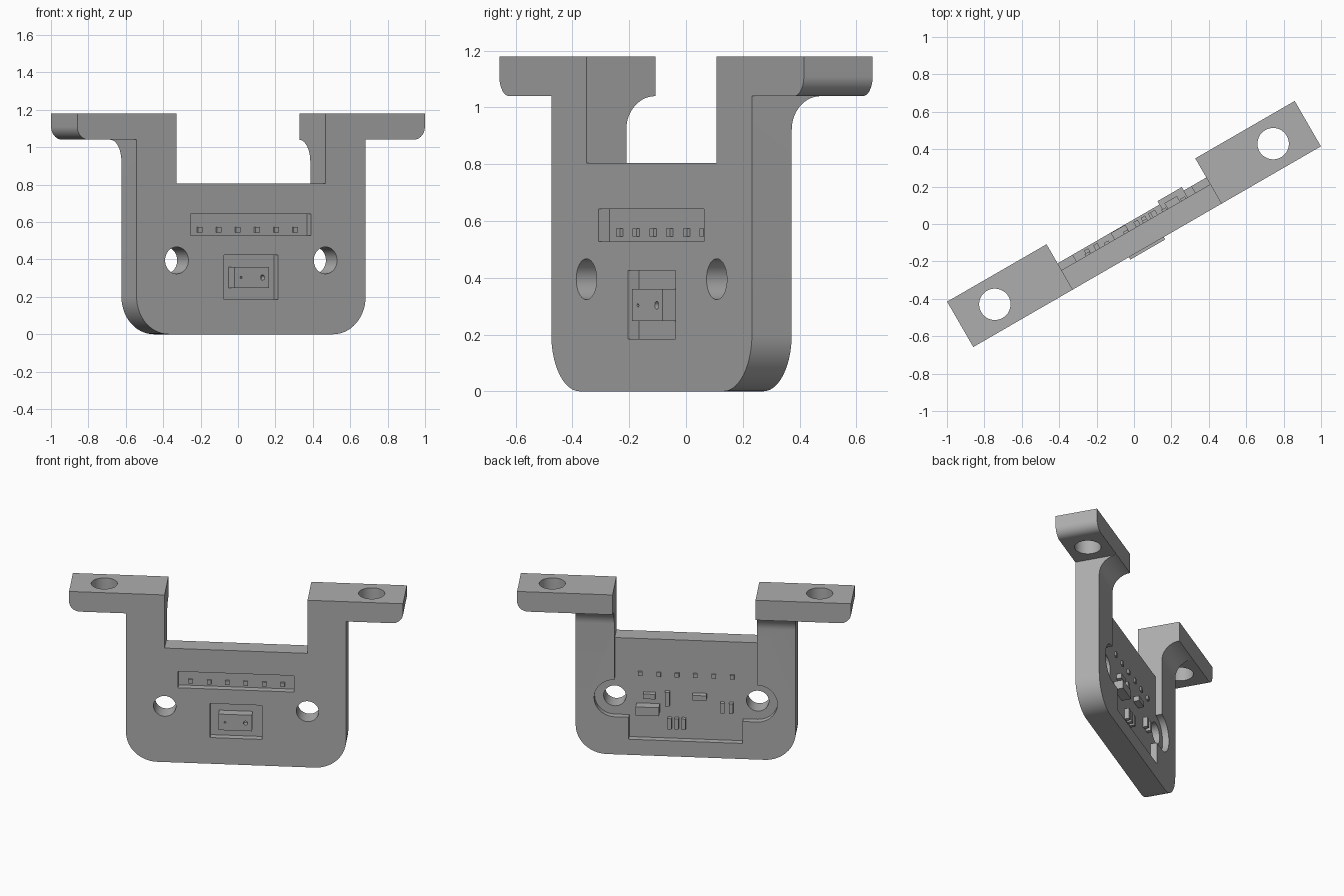
import bpy, bmesh
from math import sin, cos, pi, radians
from mathutils import Matrix, Vector

old = bpy.data.objects.get("Cube")
if old:
    bpy.data.objects.remove(old, do_unlink=True)

grey = bpy.data.materials.new("plain grey")
grey.use_nodes = True
grey.diffuse_color = (0.42, 0.42, 0.42, 1)
grey.node_tree.nodes["Principled BSDF"].inputs["Base Color"].default_value = grey.diffuse_color

# Axis layout: profile coordinates to (along, depth, height)
PLACE = {
    "along": lambda a, b, t: (t, a, b),
    "depth": lambda a, b, t: (a, t, b),
    "height": lambda a, b, t: (a, b, t),
}


def arc(ca, cb, r, start, end, steps=14):
    """Points on an arc, angles in degrees."""
    angles = [radians(start + (end - start) * i / steps) for i in range(steps + 1)]
    return [(ca + r * cos(t), cb + r * sin(t)) for t in angles]


def circle(ca, cb, r, steps=40):
    return arc(ca, cb, r, 0, 360, steps)[:-1]


def rect(a0, a1, b0, b1):
    return [(a0, b0), (a1, b0), (a1, b1), (a0, b1)]


def mirrored(half):
    """Close a right-hand half outline with its mirror image."""
    return half + [(-a, b) for a, b in reversed(half)]


def prism(name, profile, axis, lo, hi):
    """Extrude a closed profile along one axis."""
    bm = bmesh.new()
    rings = [[bm.verts.new(PLACE[axis](a, b, t)) for a, b in profile] for t in (lo, hi)]
    for ring in rings:
        bm.faces.new(ring)
    n = len(profile)
    for i in range(n):
        j = (i + 1) % n
        bm.faces.new((rings[0][i], rings[0][j], rings[1][j], rings[1][i]))
    bmesh.ops.recalc_face_normals(bm, faces=bm.faces)
    mesh = bpy.data.meshes.new(name)
    bm.to_mesh(mesh)
    bm.free()
    mesh.materials.append(grey)
    obj = bpy.data.objects.new(name, mesh)
    bpy.context.collection.objects.link(obj)
    parts.append(obj)
    return obj


def cut(target, profile, axis, lo, hi):
    """Subtract an extruded profile from the target."""
    cutter = prism("cutter", profile, axis, lo, hi)
    cutter.hide_render = True
    mod = target.modifiers.new("cut", "BOOLEAN")
    mod.operation = "DIFFERENCE"
    mod.solver = "EXACT"
    mod.object = cutter
    bpy.context.view_layer.objects.active = target
    bpy.ops.object.modifier_apply(modifier=mod.name)
    parts.remove(cutter)
    bpy.data.objects.remove(cutter, do_unlink=True)


parts = []
FRONT, BACK, FLOOR, WINDOW = -0.14, 0.022, -0.02, -0.095
INNER, OUTER, END = 0.459, 0.707, 1.073
SLOT, UNDER, TOP = 0.805, 1.04, 1.18
HOLE_Z = 0.395

# Bracket outline: plate, two legs and two mounting tabs
outline = mirrored(
    arc(OUTER - 0.2, 0.2, 0.2, -90, 0)
    + [(OUTER, UNDER)]
    + arc(END - 0.07, UNDER + 0.07, 0.07, -90, 0)
    + [(END, TOP), (INNER, TOP), (INNER, SLOT)]
)
bracket = prism("bracket", outline, "depth", FRONT, -FRONT)

# Thin the plate behind, leaving a curved fillet under the tabs
r = -FRONT - BACK
fillet = arc(-FRONT, UNDER - r, r, 180, 90)
cut(bracket, [(BACK, -0.1)] + fillet + [(0.3, UNDER), (0.3, -0.1)], "along", -0.72, 0.72)

# Board-shaped pocket with rounded ears, open at the top
pocket = mirrored(
    [(0.366, 0.11), (0.366, HOLE_Z - 0.13)]
    + arc(INNER, HOLE_Z, 0.13, -90, 90)
    + [(INNER, SLOT + 0.03)]
)
cut(bracket, pocket, "depth", FLOOR, 0.1)

# Screw holes through the plate and the tabs
for side in (-1, 1):
    cut(bracket, circle(side * INNER, HOLE_Z, 0.072), "depth", -0.3, 0.3)
    cut(bracket, circle(side * 0.859, 0, 0.084), "height", 0.9, 1.3)

# Front recesses for the pin row and the connector
cut(bracket, rect(-0.373, 0.371, 0.528, 0.643), "depth", -0.3, WINDOW)
cut(bracket, rect(-0.167, 0.167, 0.185, 0.425), "depth", -0.3, WINDOW)

# Connector with two contact holes
connector = prism("connector", rect(-0.112, 0.103, 0.247, 0.36), "depth", -0.155, WINDOW + 0.01)
cut(connector, circle(-0.07, 0.303, 0.006, 12), "depth", -0.3, -0.12)
cut(connector, circle(0.062, 0.303, 0.014, 16), "depth", -0.3, -0.12)

# Row of pins showing on both sides
for i in range(6):
    a = (i - 2.5) * 0.118
    prism("pin", rect(a - 0.014, a + 0.014, 0.545, 0.574), "depth", WINDOW - 0.012, FLOOR + 0.012)

# Small components on the rear: centre, width, bottom, top, protrusion
components = [
    ("chip", 0.245, 0.15, 0.29, 0.35, 0.063),
    ("capacitor", 0.235, 0.077, 0.395, 0.43, 0.035),
    ("capacitor", -0.087, 0.09, 0.4, 0.435, 0.04),
    ("diode", 0.12, 0.03, 0.345, 0.445, 0.03),
]
components += [("resistor", a, 0.026, 0.185, 0.26, 0.03) for a in (0.105, 0.06, 0.015)]
components += [("resistor", a, 0.026, 0.31, 0.38, 0.03) for a in (-0.234, -0.29)]
for name, a, width, z0, z1, out in components:
    prism(name, rect(a - width / 2, a + width / 2, z0, z1), "depth", FLOOR - 0.01, FLOOR + out)

# Turn the whole assembly and shade it
turn = Matrix.Rotation(radians(30), 4, "Z")
bpy.ops.object.select_all(action="DESELECT")
for obj in parts:
    obj.data.transform(turn)
    obj.select_set(True)
bpy.context.view_layer.objects.active = bracket
bpy.ops.object.shade_smooth_by_angle(angle=radians(30))
